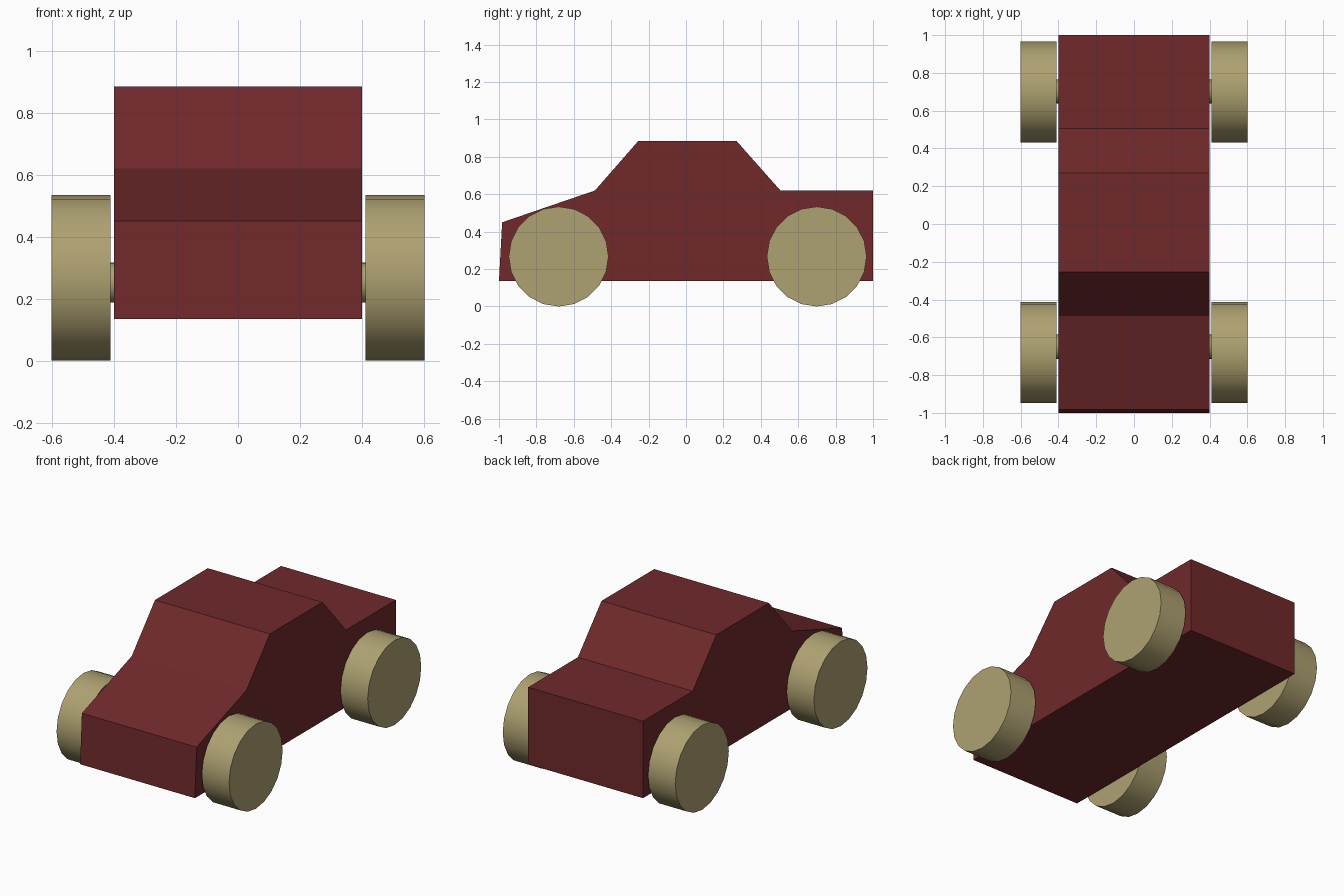
import bpy, bmesh, math

if "Cube" in bpy.data.objects:
    bpy.data.objects.remove(bpy.data.objects["Cube"])


def material(name, color):
    m = bpy.data.materials.new(name)
    m.diffuse_color = (*color, 1)
    m.use_nodes = True
    m.node_tree.nodes["Principled BSDF"].inputs["Base Color"].default_value = m.diffuse_color
    return m


red = material("dark_red_paint", (0.16, 0.022, 0.024))
tan = material("tan", (0.42, 0.355, 0.165))

# Body: side profile (y, z) extruded across the width
profile = [(-1, 0.135), (1, 0.135), (1, 0.62), (0.505, 0.62),
           (0.27, 0.885), (-0.255, 0.885), (-0.487, 0.62), (-0.983, 0.45)]
bm = bmesh.new()
side = bm.faces.new([bm.verts.new((-0.4, y, z)) for y, z in profile])
ext = bmesh.ops.extrude_face_region(bm, geom=[side])
moved = [v for v in ext["geom"] if isinstance(v, bmesh.types.BMVert)]
bmesh.ops.translate(bm, verts=moved, vec=(0.8, 0, 0))
bmesh.ops.recalc_face_normals(bm, faces=bm.faces)
mesh = bpy.data.meshes.new("body")
bm.to_mesh(mesh)
bm.free()
body = bpy.data.objects.new("body", mesh)
bpy.context.collection.objects.link(body)
mesh.materials.append(red)


def cylinder(name, radius, length, loc):
    bpy.ops.mesh.primitive_cylinder_add(vertices=20, radius=radius, depth=length,
                                        location=loc, rotation=(0, math.pi / 2, 0))
    ob = bpy.context.object
    ob.name = name
    ob.data.materials.append(tan)
    bpy.ops.object.shade_smooth_by_angle(angle=math.radians(30))


# Axles run through the body, with a wheel on each end
for end, wheel_y, axle_y, axle_z in (("front", -0.681, -0.65, 0.252),
                                     ("rear", 0.699, 0.702, 0.252)):
    cylinder(end + "_axle", 0.064, 0.83, (0, axle_y, axle_z))
    for label, s in (("left", 1), ("right", -1)):
        cylinder(f"{end}_{label}_wheel", 0.267, 0.19, (s * 0.506, wheel_y, 0.267))
